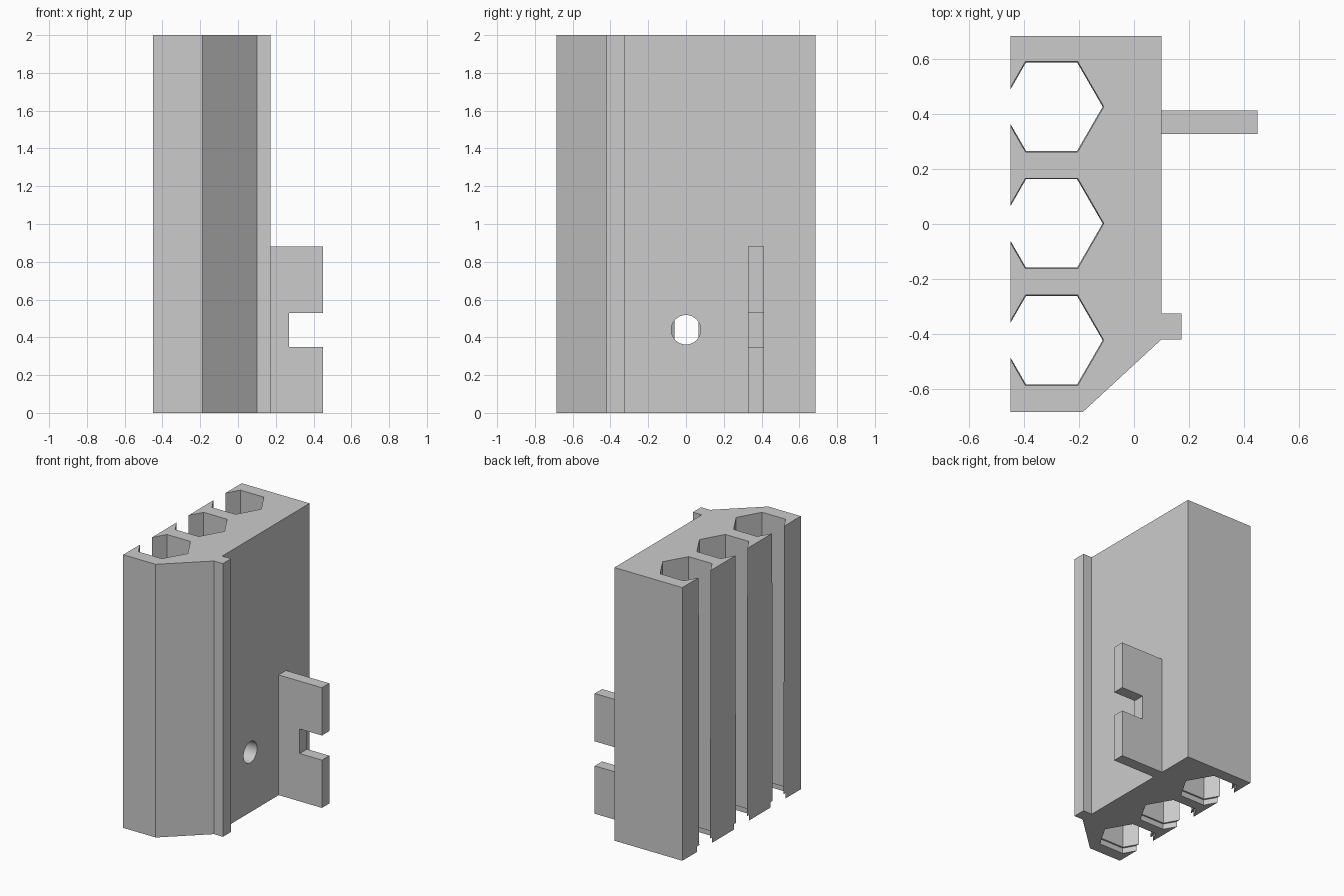
import bpy, bmesh
from math import pi, cos, sin
from mathutils import Matrix

cube = bpy.data.objects.get("Cube")
if cube:
    bpy.data.objects.remove(cube, do_unlink=True)

grey = bpy.data.materials.new("plain grey")
grey.use_nodes = True
grey.diffuse_color = (0.6, 0.6, 0.6, 1)
grey.node_tree.nodes["Principled BSDF"].inputs["Base Color"].default_value = (0.6, 0.6, 0.6, 1)


def finish(name, bm):
    bmesh.ops.recalc_face_normals(bm, faces=bm.faces)
    mesh = bpy.data.meshes.new(name)
    bm.to_mesh(mesh)
    bm.free()
    mesh.materials.append(grey)
    obj = bpy.data.objects.new(name, mesh)
    bpy.context.collection.objects.link(obj)
    return obj


def loft(name, rings):
    """Closed solid through a stack of matching rings of points."""
    bm = bmesh.new()
    loops = [[bm.verts.new(p) for p in ring] for ring in rings]
    for a, b in zip(loops, loops[1:]):
        for i in range(len(a)):
            j = (i + 1) % len(a)
            bm.faces.new((a[i], a[j], b[j], b[i]))
    bm.faces.new(loops[0])
    bm.faces.new(loops[-1])
    return finish(name, bm)


def hexagon(y, radius, z):
    return [(-0.3 + radius * cos(i * pi / 3), y + radius * sin(i * pi / 3), z)
            for i in range(6)]


def bore(name, radius, x0, x1):
    """Cylinder along x at the height of the screw hole."""
    bm = bmesh.new()
    bmesh.ops.create_cone(bm, cap_ends=True, segments=48, radius1=radius,
                          radius2=radius, depth=x1 - x0)
    bm.transform(Matrix.Translation(((x0 + x1) / 2, 0, 0.44)) @ Matrix.Rotation(pi / 2, 4, 'Y'))
    return finish(name, bm)


def cut(target, cutter):
    cutter.hide_render = True
    mod = target.modifiers.new("cut", 'BOOLEAN')
    mod.operation = 'DIFFERENCE'
    mod.solver = 'EXACT'
    mod.object = cutter
    bpy.context.view_layer.objects.active = target
    bpy.ops.object.modifier_apply(modifier=mod.name)
    bpy.data.objects.remove(cutter, do_unlink=True)


# Main body with the slanted front corner and the side ridge
outline = [(-0.45, -0.685), (-0.187, -0.685), (0.1, -0.42), (0.172, -0.42),
           (0.172, -0.325), (0.1, -0.325), (0.1, 0.685), (-0.45, 0.685)]
body = loft("holder_body", [[(x, y, z) for x, y in outline] for z in (0, 2)])

# Hexagonal channels, slightly tapered, with a wider step at the bottom
for y in (-0.423, 0.002, 0.427):
    levels = [(0.2, -0.05), (0.2, 0.04), (0.186, 0.04), (0.19, 2.05)]
    cut(body, loft("channel_cutter", [hexagon(y, r, z) for r, z in levels]))

# Screw hole and its wider clearance through the slot lips
cut(body, bore("hole_cutter", 0.078, -0.25, 0.3))
cut(body, bore("clearance_cutter", 0.155, -0.6, -0.21))
bpy.ops.object.select_all(action='DESELECT')
body.select_set(True)
bpy.context.view_layer.objects.active = body
bpy.ops.object.shade_smooth_by_angle(angle=0.4)

# Notched side tab
tab = [(0.1, 0), (0.45, 0), (0.45, 0.35), (0.27, 0.35),
       (0.27, 0.53), (0.45, 0.53), (0.45, 0.88), (0.1, 0.88)]
loft("side_tab", [[(x, y, z) for x, z in tab] for y in (0.328, 0.413)])
